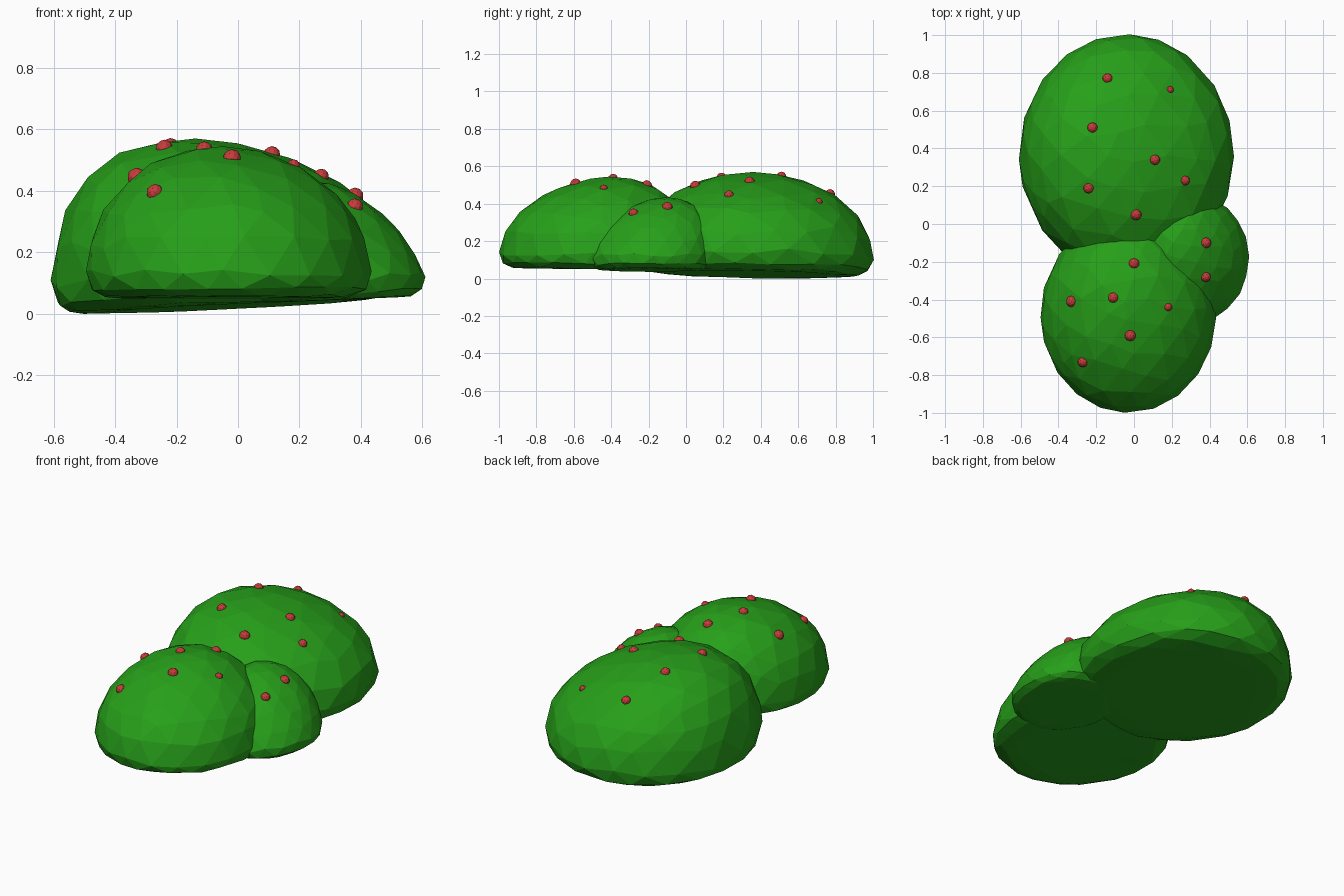
import bpy, bmesh, math, random
from mathutils import Vector
from mathutils.bvhtree import BVHTree

if "Cube" in bpy.data.objects:
    bpy.data.objects.remove(bpy.data.objects["Cube"])

random.seed(4)


def material(name, rgb):
    m = bpy.data.materials.new(name)
    m.diffuse_color = (*rgb, 1)
    m.use_nodes = True
    m.node_tree.nodes["Principled BSDF"].inputs["Base Color"].default_value = m.diffuse_color
    return m


LEAF = material("leaf_green", (0.02, 0.35, 0.01))
BERRY = material("berry_red", (0.58, 0.045, 0.045))


def add_object(name, bm, mat):
    mesh = bpy.data.meshes.new(name)
    bm.to_mesh(mesh)
    ob = bpy.data.objects.new(name, mesh)
    mesh.materials.append(mat)
    bpy.context.collection.objects.link(ob)
    return ob


def lobe(name, centre, radius, lean, rim, bottom, top, tilt, power):
    """Leaning dome with a nearly flat underside; returns its BVH tree."""
    bm = bmesh.new()
    bmesh.ops.create_icosphere(bm, subdivisions=3, radius=1)
    for v in bm.verts:
        p = v.co + Vector([random.uniform(-0.05, 0.05) for _ in range(3)])
        p.normalize()
        up = max(p.z, 0)
        shift = up ** power
        if p.z > 0:
            z = rim + (top - rim) * p.z
        else:
            down = min(1, -p.z / 0.65)
            z = rim + (bottom - rim) * (1 - (1 - down) ** 2)
        # slope the base, fading out towards the crown
        z += (tilt[0] * p.x + tilt[1] * p.y) * (1 - up)
        v.co = (centre[0] + radius[0] * p.x + lean[0] * shift,
                centre[1] + radius[1] * p.y + lean[1] * shift, z)
    bmesh.ops.recalc_face_normals(bm, faces=bm.faces)
    tree = BVHTree.FromBMesh(bm)
    add_object(name, bm, LEAF)
    bm.free()
    return tree


# Three overlapping bush lobes
trees = [
    lobe("back_lobe", (-0.04, 0.365), (0.57, 0.64), (-0.12, -0.01),
         0.12, 0.022, 0.57, (0.028, -0.012), 2),
    lobe("front_lobe", (-0.03, -0.48), (0.465, 0.52), (-0.03, 0.09),
         0.125, 0.05, 0.545, (0.0, -0.005), 2),
    lobe("side_lobe", (0.33, -0.185), (0.28, 0.335), (-0.11, 0.08),
         0.11, 0.045, 0.435, (0.012, 0.0), 1),
]

# Berries: x, y, radius, dropped onto the highest lobe surface
berries = [
    (-0.14, 0.77, 0.027), (0.19, 0.71, 0.02), (-0.22, 0.51, 0.028),
    (0.11, 0.34, 0.028), (0.27, 0.23, 0.026), (-0.24, 0.19, 0.028),
    (0.01, 0.05, 0.03), (0.00, -0.21, 0.029), (-0.33, -0.41, 0.03),
    (-0.11, -0.39, 0.028), (0.18, -0.44, 0.022), (-0.02, -0.59, 0.03),
    (-0.27, -0.73, 0.028), (0.38, -0.10, 0.029), (0.38, -0.28, 0.027),
]
for i, (x, y, r) in enumerate(berries):
    hits = [t.ray_cast(Vector((x, y, 2)), Vector((0, 0, -1))) for t in trees]
    spot = max((h[0] for h in hits if h[0]), key=lambda c: c.z)
    bm = bmesh.new()
    bmesh.ops.create_icosphere(bm, subdivisions=2, radius=r)
    bmesh.ops.translate(bm, verts=bm.verts, vec=spot - Vector((0, 0, 0.005)))
    add_object(f"berry_{i + 1}", bm, BERRY)
    bm.free()
